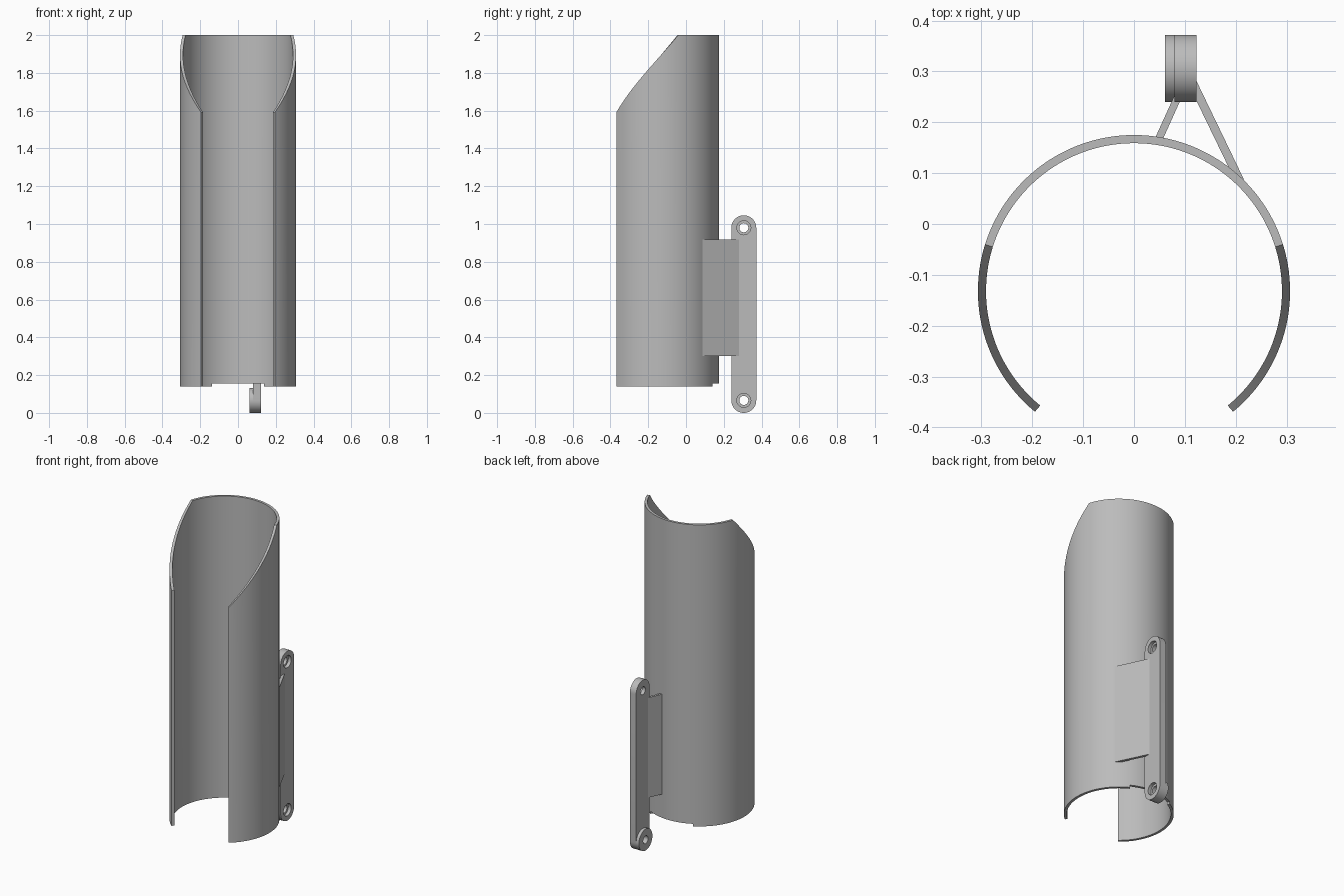
import bpy, bmesh, math
from mathutils import Vector

old = bpy.data.objects.get("Cube")
if old:
    bpy.data.objects.remove(old, do_unlink=True)

grey = bpy.data.materials.new("plain grey")
grey.use_nodes = True
colour = (0.5, 0.5, 0.5, 1)
grey.diffuse_color = colour
grey.node_tree.nodes["Principled BSDF"].inputs["Base Color"].default_value = colour

CY, R, WALL = -0.132, 0.307, 0.016          # tube centre, radius, wall
PIVOT_Y, END_R, LOW, HIGH = 0.306, 0.066, 0.066, 0.98


def make(name, bm):
    bmesh.ops.recalc_face_normals(bm, faces=bm.faces)
    mesh = bpy.data.meshes.new(name)
    bm.to_mesh(mesh)
    bm.free()
    ob = bpy.data.objects.new(name, mesh)
    bpy.context.collection.objects.link(ob)
    mesh.materials.append(grey)
    return ob


def activate(ob):
    bpy.ops.object.select_all(action='DESELECT')
    ob.select_set(True)
    bpy.context.view_layer.objects.active = ob


def apply(ob, mod):
    activate(ob)
    bpy.ops.object.modifier_apply(modifier=mod.name)


def smooth(ob):
    activate(ob)
    bpy.ops.object.shade_smooth_by_angle(angle=math.radians(30))


def prism(name, points, offset):
    bm = bmesh.new()
    face = bm.faces.new([bm.verts.new(p) for p in points])
    ext = bmesh.ops.extrude_face_region(bm, geom=[face])
    bmesh.ops.translate(bm, vec=Vector(offset),
                        verts=[v for v in ext["geom"] if isinstance(v, bmesh.types.BMVert)])
    return make(name, bm)


def arc(z, start, end, radius, x, n=24):
    return [(x, PIVOT_Y + radius * math.cos(a), z + radius * math.sin(a))
            for a in (start + (end - start) * i / n for i in range(n + 1))]


def disc(name, z, radius, x0, x1):
    return prism(name, arc(z, 0, math.tau, radius, x0, 48)[:-1], (x1 - x0, 0, 0))


# Open tube: helical slope on both sides of the mouth, shallow notch at the back
OPEN, SLOPE, NOTCH = -50.6, 17.4, 62
stops = [OPEN, SLOPE, NOTCH, 180 - NOTCH, 180 - SLOPE, 180 - OPEN]
angles = [stops[0]]
for a, b in zip(stops, stops[1:]):
    n = round((b - a) / 2.5)
    angles += [a + (b - a) * i / n for i in range(1, n + 1)]


def top(angle):
    side = angle if angle < 90 else 180 - angle
    return 1.59 + 0.41 * min(1, (side - OPEN) / (SLOPE - OPEN))


bm = bmesh.new()
columns = []
for a in angles:
    t = math.radians(a)
    columns.append([bm.verts.new((R * math.cos(t), CY + R * math.sin(t), z))
                    for z in (0.14, 0.155, top(a))])
for i in range(len(angles) - 1):
    mid = (angles[i] + angles[i + 1]) / 2
    for row in range(2):
        if row == 0 and NOTCH < mid < 180 - NOTCH:
            continue
        p, q = columns[i], columns[i + 1]
        bm.faces.new((p[row], q[row], q[row + 1], p[row + 1]))
bmesh.ops.delete(bm, geom=[v for v in bm.verts if not v.link_faces], context='VERTS')
tube = make("open_tube", bm)
wall = tube.modifiers.new("wall", 'SOLIDIFY')
wall.thickness, wall.offset = WALL, -1
apply(tube, wall)
smooth(tube)

# Mounting bar with rounded ends, and a boss on the lower end
bar = prism("mounting_bar", arc(HIGH, 0, math.pi, END_R, 0.08)
            + arc(LOW, math.pi, math.tau, END_R, 0.08), (0.043, 0, 0))
boss = disc("lower_boss", LOW, END_R, 0.061, 0.08)


def drill(ob, z, radius, x0, x1):
    cutter = disc("hole_cutter", z, radius, x0, x1)
    cutter.hide_render = True
    mod = ob.modifiers.new("hole", 'BOOLEAN')
    mod.operation, mod.solver, mod.object = 'DIFFERENCE', 'EXACT', cutter
    apply(ob, mod)
    bpy.data.objects.remove(cutter, do_unlink=True)


# Counterbored screw holes
for z in (LOW, HIGH):
    drill(bar, z, 0.024, 0, 0.2)
    drill(bar, z, 0.037, 0.103, 0.2)
drill(boss, LOW, 0.024, 0, 0.2)
smooth(bar)
smooth(boss)

# Two slanted webs joining the tube to the bar
webs = {"left_web": [(0.216, 0.088), (0.1235, 0.28), (0.108, 0.273), (0.2, 0.083)],
        "right_web": [(0.041, 0.168), (0.081, 0.256), (0.097, 0.256), (0.056, 0.165)]}
for name, outline in webs.items():
    prism(name, [(x, y, 0.3) for x, y in outline], (0, 0, 0.617))
